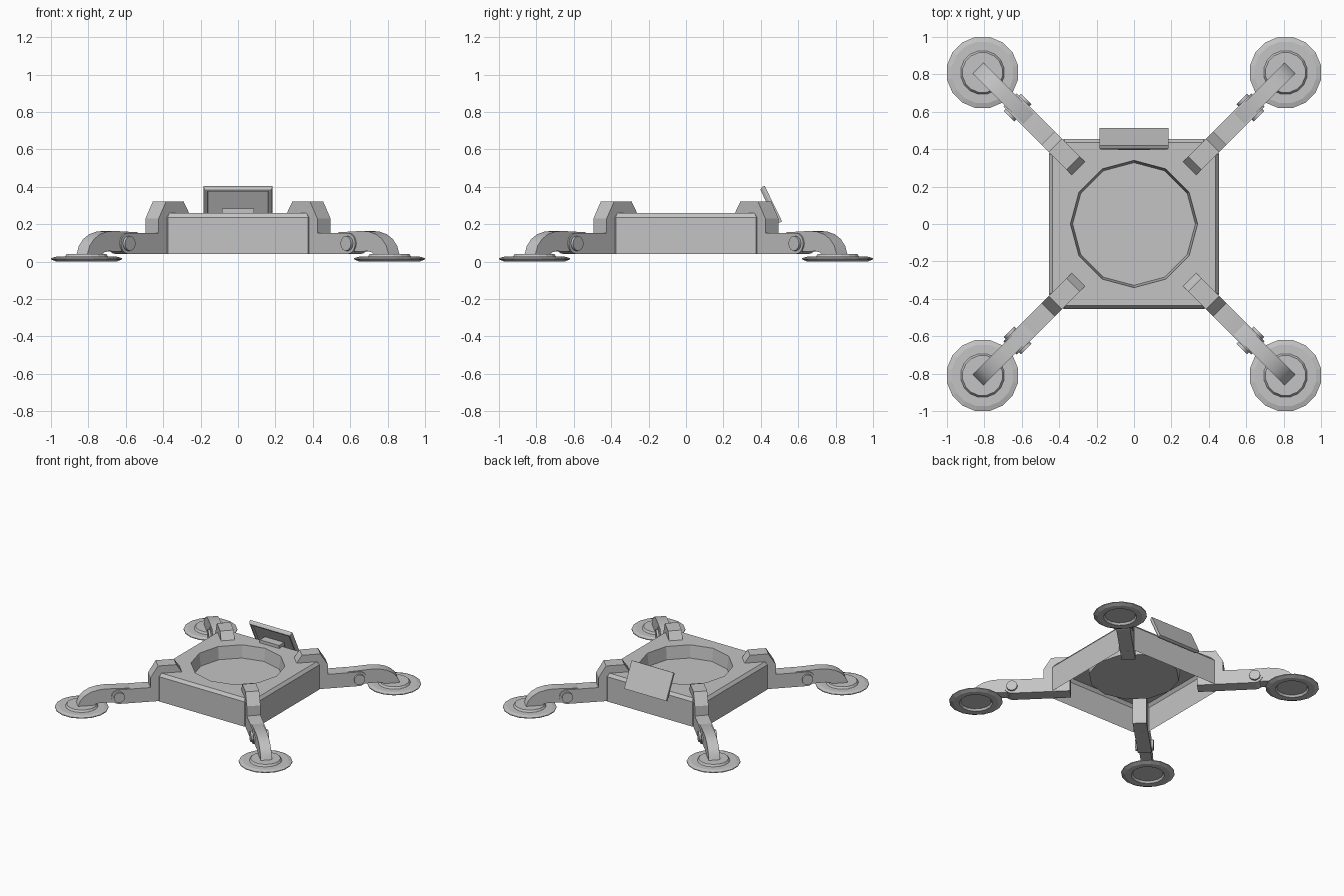
import bpy, bmesh, math
from mathutils import Matrix, Vector

cube = bpy.data.objects.get("Cube")
if cube:
    bpy.data.objects.remove(cube, do_unlink=True)

# Single painted-metal colour
grey = bpy.data.materials.new("plain_grey")
GREY = (0.55, 0.55, 0.55, 1.0)
grey.diffuse_color = GREY
grey.use_nodes = True
grey.node_tree.nodes["Principled BSDF"].inputs["Base Color"].default_value = GREY


def finish(name, bm, matrix=None, smooth=None):
    """Turn a bmesh into a named, coloured object."""
    bmesh.ops.recalc_face_normals(bm, faces=bm.faces)
    if matrix is not None:
        bm.transform(matrix)
    mesh = bpy.data.meshes.new(name)
    bm.to_mesh(mesh)
    bm.free()
    mesh.materials.append(grey)
    ob = bpy.data.objects.new(name, mesh)
    bpy.context.collection.objects.link(ob)
    if smooth:
        bpy.ops.object.select_all(action='DESELECT')
        ob.select_set(True)
        bpy.context.view_layer.objects.active = ob
        bpy.ops.object.shade_smooth_by_angle(angle=math.radians(smooth))
    return ob


def ring(bm, pts, z):
    return [bm.verts.new((x, y, z)) for x, y in pts]


def bridge(bm, a, b):
    n = len(a)
    for i in range(n):
        bm.faces.new((a[i], a[(i + 1) % n], b[(i + 1) % n], b[i]))


def circle(r, n, start=0.0):
    return [(r * math.cos(start + math.tau * i / n),
             r * math.sin(start + math.tau * i / n)) for i in range(n)]


def extrude_profile(name, pts, half_width, matrix, smooth=None):
    """Extrude an outline in the XZ plane to both sides of y = 0."""
    bm = bmesh.new()
    a = [bm.verts.new((x, -half_width, z)) for x, z in pts]
    b = [bm.verts.new((x, half_width, z)) for x, z in pts]
    bridge(bm, a, b)
    bm.faces.new(a)
    bm.faces.new(b[::-1])
    return finish(name, bm, matrix, smooth)


def square(e, c):
    """Square outline of half size e with corners cut back to c."""
    return [(e, -c), (e, c), (c, e), (-c, e), (-e, c), (-e, -c), (-c, -e), (c, -e)]


# Body: open-bottomed shell with bevelled top and a twelve-sided well
bm = bmesh.new()
low = ring(bm, square(0.455, 0.375), 0.04)
mid = ring(bm, square(0.455, 0.375), 0.237)
top = ring(bm, square(0.437, 0.367), 0.26)
rim = ring(bm, circle(0.34, 12), 0.26)
floor = ring(bm, circle(0.328, 12), 0.16)
bridge(bm, low, mid)
bridge(bm, mid, top)
bridge(bm, rim, floor)
bm.faces.new(floor)
edges = [bm.edges.get((r[i], r[(i + 1) % len(r)])) for r in (top, rim) for i in range(len(r))]
bmesh.ops.triangle_fill(bm, use_beauty=True, use_dissolve=False, edges=edges, normal=(0, 0, 1))
finish("body", bm)

# Leg outlines: distance from the centre, height
PIVOT_D, PIVOT_Z, PIVOT_R = 0.88, 0.097, 0.056
tongue = [(PIVOT_D + PIVOT_R * math.cos(a), PIVOT_Z + PIVOT_R * math.sin(a))
          for a in (math.radians(90 - 22.5 * i) for i in range(9))]
bracket = [(0.46, 0.04), (0.46, 0.25), (0.417, 0.255), (0.46, 0.32),
           (0.595, 0.32), (0.65, 0.23), (0.65, 0.153)] + tongue
arm = [(0.785, 0.148), (0.805, 0.157), (0.975, 0.164), (1.03, 0.16), (1.085, 0.146),
       (1.13, 0.12), (1.162, 0.085), (1.18, 0.038), (1.07, 0.038), (1.05, 0.05),
       (1.02, 0.056), (0.82, 0.05)]

# Foot cross-section: radius, height, from the recess underneath to the top
foot = [(0.11, 0.015), (0.12, 0.0), (0.165, 0.0), (0.1937, 0.012), (0.1937, 0.018),
        (0.167, 0.026), (0.118, 0.026), (0.108, 0.041), (0.085, 0.041)]
FOOT_D = 0.81 * math.sqrt(2)

for i, place in enumerate(("back_left", "back_right", "front_right", "front_left")):
    angle = math.radians(45 + 90 * i)
    turn = Matrix.Rotation(angle, 4, 'Z')
    extrude_profile(place + "_bracket", bracket, 0.05, turn, 30)
    extrude_profile(place + "_arm", arm, 0.041, turn, 30)

    # Hinge pin through the bracket
    pin = [(PIVOT_D + x, PIVOT_Z + z) for x, z in circle(0.04, 12)]
    extrude_profile(place + "_hinge_pin", pin, 0.066, turn, 35)

    # Round foot pad
    bm = bmesh.new()
    rings = [ring(bm, circle(r, 16, math.pi / 16), z) for r, z in foot]
    for a, b in zip(rings, rings[1:]):
        bridge(bm, a, b)
    bm.faces.new(rings[0][::-1])
    bm.faces.new(rings[-1])
    pos = Vector((math.cos(angle), math.sin(angle), 0)) * FOOT_D
    finish(place + "_foot", bm, Matrix.Translation(pos))

# Tilted screen: slab with bevelled front and a sunken display
# Local frame: x across, y outward through the back, z up the slab
lean = math.atan2(0.093, 0.19)
frame = Matrix.Translation((0, 0.467, 0.31)) @ Matrix.Rotation(lean, 4, 'X')
bm = bmesh.new()


def panel(w, h, y):
    return [bm.verts.new((x, y, z)) for x, z in ((-w, -h), (w, -h), (w, h), (-w, h))]


loops = [panel(0.185, 0.106, 0.0), panel(0.185, 0.106, -0.016), panel(0.176, 0.097, -0.03),
         panel(0.166, 0.087, -0.03), panel(0.16, 0.081, -0.018)]
for a, b in zip(loops, loops[1:]):
    bridge(bm, a, b)
bm.faces.new(loops[0])
bm.faces.new(loops[-1])
finish("screen", bm, frame)

# Mount joining the screen to the body
bm = bmesh.new()
bmesh.ops.create_cube(bm, size=1, matrix=Matrix.Translation((0, 0.43, 0.266))
                      @ Matrix.Diagonal((0.17, 0.07, 0.036, 1)))
finish("screen_mount", bm)
